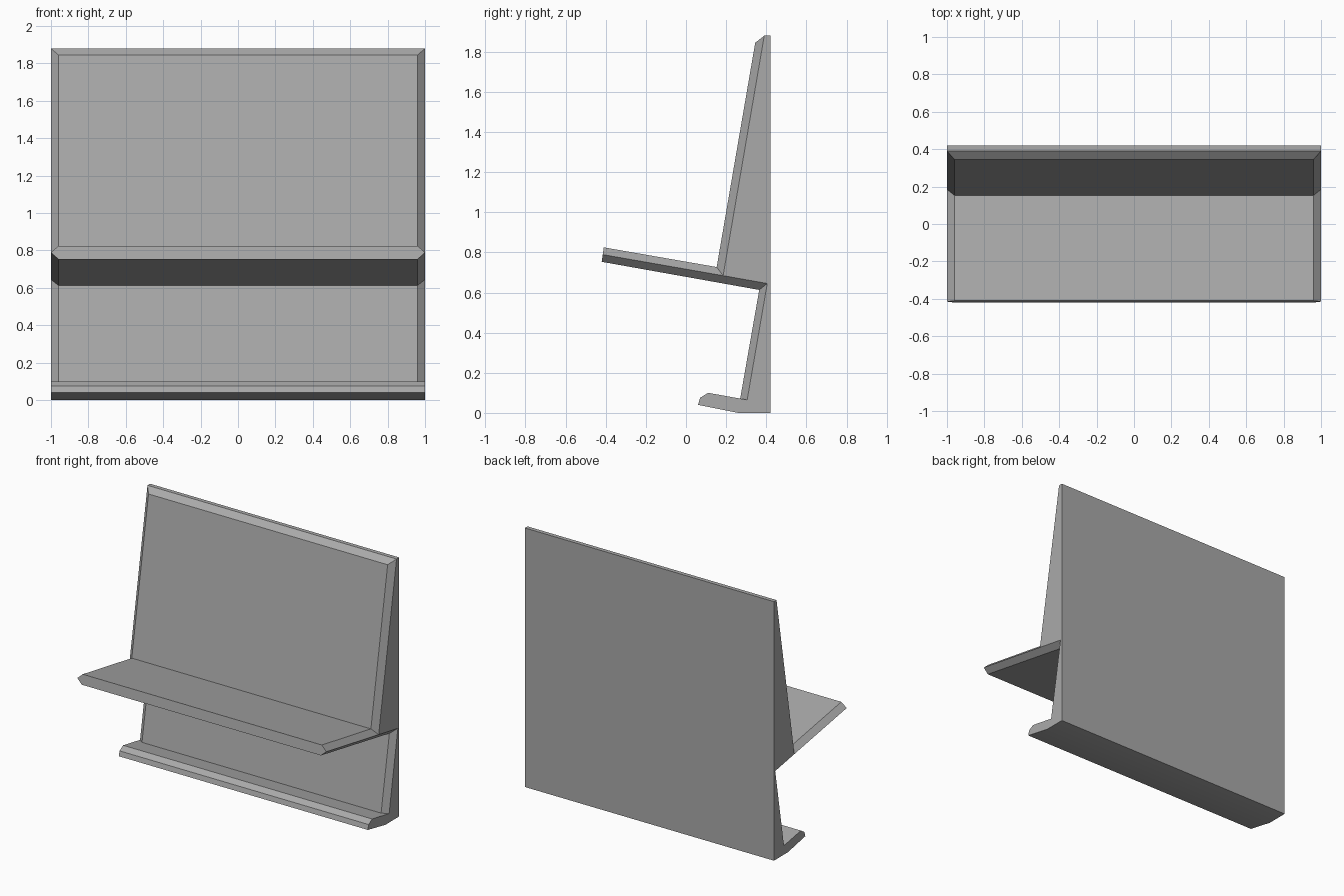
import bpy, bmesh, math

if "Cube" in bpy.data.objects:
    bpy.data.objects.remove(bpy.data.objects["Cube"])

# Cross-section of the middle span (y, z), counted from the bottom back corner
INNER = [(0.42, 0), (0.26, 0), (0.06, 0.04), (0.07, 0.075), (0.11, 0.10),   # base and lip
         (0.27, 0.071), (0.365, 0.613),                                      # lower panel
         (-0.42, 0.753), (-0.41, 0.825),                                     # shelf front edge
         (0.153, 0.727), (0.345, 1.845), (0.39, 1.88), (0.42, 1.88)]         # upper panel
# Cross-section at the two ends, where the panels and shelf are chamfered
OUTER = INNER[:5] + [(0.305, 0.065), (0.405, 0.645),
                     (-0.415, 0.789), (-0.415, 0.789),
                     (0.185, 0.684), (0.39, 1.88), (0.39, 1.88), (0.42, 1.88)]
HALF, INSET = 1.0, 0.96
SHELF_ROOT, SHELF_TIP, SHELF_TOP_ROOT = 6, 7, 9

grey = bpy.data.materials.new("grey")
grey.diffuse_color = (0.4, 0.4, 0.4, 1)
grey.use_nodes = True
grey.node_tree.nodes["Principled BSDF"].inputs["Base Color"].default_value = grey.diffuse_color

bm = bmesh.new()


def ring(profile, x):
    """Vertices of a cross-section at x, sharing points that coincide."""
    found = {}
    for p in profile:
        if p not in found:
            found[p] = bm.verts.new((x, *p))
    return [found[p] for p in profile]


def face(verts):
    """Face from a loop of vertices, skipping repeats."""
    loop = list(dict.fromkeys(verts))
    if len(loop) > 2:
        bm.faces.new(loop)


n = len(INNER)
left, right = ring(INNER, -INSET), ring(INNER, INSET)

# Middle span
for i in range(n):
    j = (i + 1) % n
    face([left[i], left[j], right[j], right[i]])

# Chamfered ends, each closed with a side face
for inner, x in ((left, -HALF), (right, HALF)):
    end = ring(OUTER, x)
    for i in range(n):
        j = (i + 1) % n
        loop = [inner[i], inner[j], end[j]]
        if i == SHELF_ROOT:
            loop.append(end[SHELF_TOP_ROOT])
        face(loop + [end[i]])
    face([v for i, v in enumerate(end) if i not in (SHELF_TIP, SHELF_TIP + 1)])

bmesh.ops.recalc_face_normals(bm, faces=bm.faces)
mesh = bpy.data.meshes.new("stepped_shelf_panel")
bm.to_mesh(mesh)
bm.free()
mesh.materials.append(grey)

panel = bpy.data.objects.new("stepped_shelf_panel", mesh)
bpy.context.collection.objects.link(panel)
bpy.context.view_layer.objects.active = panel
panel.select_set(True)
bpy.ops.object.shade_smooth_by_angle(angle=math.radians(30))
